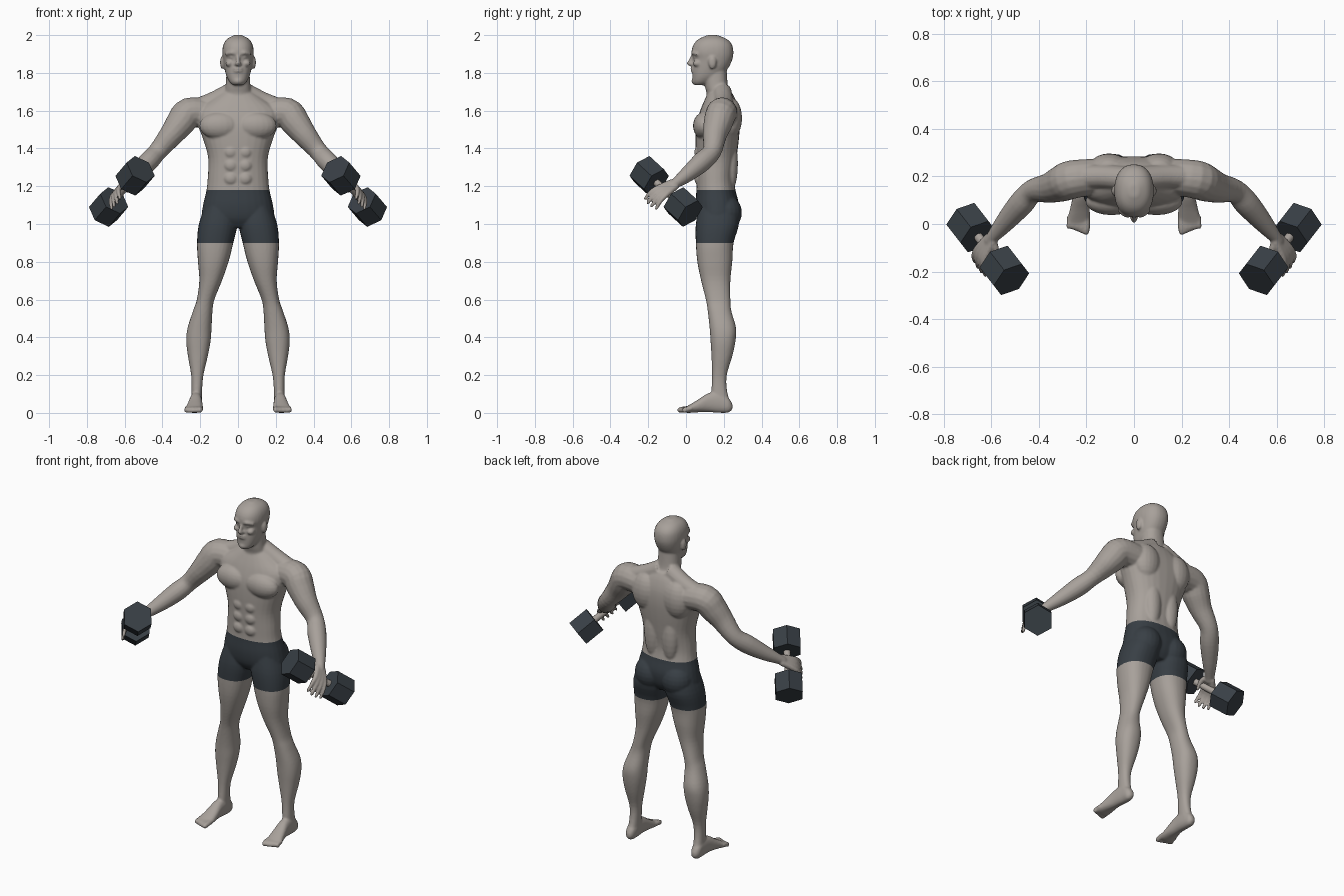
import bpy, bmesh, math
from mathutils import Vector, Matrix

cube = bpy.data.objects.get("Cube")
if cube:
    bpy.data.objects.remove(cube, do_unlink=True)


def material(name, colour):
    mat = bpy.data.materials.new(name)
    mat.use_nodes = True
    mat.diffuse_color = (*colour, 1)
    shader = mat.node_tree.nodes["Principled BSDF"]
    shader.inputs["Base Color"].default_value = (*colour, 1)
    shader.inputs["Roughness"].default_value = 0.7
    return mat


skin = material("skin", (0.39, 0.355, 0.325))
charcoal = material("charcoal", (0.04, 0.05, 0.06))


def interpolate(rows, steps=4):
    """Catmull-Rom spline through rows of equal length."""
    out = []
    for i in range(len(rows) - 1):
        quad = [rows[max(i - 1, 0)], rows[i], rows[i + 1], rows[min(i + 2, len(rows) - 1)]]
        for k in range(steps):
            t = k / steps
            out.append([b + t / 2 * (c - a + t * (2 * a - 5 * b + 4 * c - d + t * (3 * (b - c) + d - a)))
                        for a, b, c, d in zip(*quad)])
    return out + [list(rows[-1])]


def skin_rings(bm, rings):
    loops = [[bm.verts.new(p) for p in ring] for ring in rings]
    count = len(loops[0])
    for low, high in zip(loops, loops[1:]):
        for i in range(count):
            j = (i + 1) % count
            bm.faces.new((low[i], low[j], high[j], high[i]))
    bm.faces.new(loops[0][::-1])
    bm.faces.new(loops[-1])


def loft(bm, rows, side=1, along_y=False, sides=28):
    """Rows: station, then the extents of an oval section in the other two axes."""
    rings = []
    for a, u0, u1, v0, v1 in interpolate(rows):
        ring = []
        for i in range(sides):
            angle = math.tau * i / sides
            c, s = math.cos(angle), math.sin(angle)
            u = (u0 + u1) / 2 + (u1 - u0) / 2 * math.copysign(abs(c) ** 0.88, c)
            v = (v0 + v1) / 2 + (v1 - v0) / 2 * math.copysign(abs(s) ** 0.88, s)
            ring.append((u * side, a, v) if along_y else (u * side, v, a))
        rings.append(ring)
    skin_rings(bm, rings)


def ball(bm, centre, radii, side=1):
    x, y, z = centre
    place = Matrix.Translation((x * side, y, z)) @ Matrix.Diagonal((*radii, 1))
    bmesh.ops.create_uvsphere(bm, u_segments=20, v_segments=12, radius=1, matrix=place)


def tube(bm, rows, side=1, sides=16):
    """Rows: x, y, z, radius."""
    path = interpolate(rows)
    points = [Vector((x * side, y, z)) for x, y, z, r in path]
    rings = []
    for i, p in enumerate(points):
        tangent = points[min(i + 1, len(points) - 1)] - points[max(i - 1, 0)]
        turn = tangent.to_track_quat('Z', 'Y')
        rings.append([p + turn @ Vector((math.cos(math.tau * k / sides), math.sin(math.tau * k / sides), 0))
                      * path[i][3] for k in range(sides)])
    skin_rings(bm, rings)
    ball(bm, rows[-1][:3], [rows[-1][3]] * 3, side)


def finish(name, bm, mats):
    bmesh.ops.recalc_face_normals(bm, faces=bm.faces)
    mesh = bpy.data.meshes.new(name)
    bm.to_mesh(mesh)
    bm.free()
    for mat in mats:
        mesh.materials.append(mat)
    obj = bpy.data.objects.new(name, mesh)
    bpy.context.collection.objects.link(obj)
    return obj


# Dumbbell axis, from the inner front head to the outer rear head
head_a, head_b = Vector((0.545, -0.195, 1.255)), Vector((0.685, -0.015, 1.09))
grip = (head_b - head_a).normalized()
body = bmesh.new()

# Torso, neck and head: station, half width, front, back
torso = [(0.98, .14, .09, .24), (1.03, .19, .06, .27), (1.1, .185, .05, .28), (1.18, .167, .055, .262),
         (1.25, .16, .055, .255), (1.35, .158, .052, .268), (1.45, .185, .05, .28), (1.53, .215, .055, .285),
         (1.6, .22, .075, .28), (1.66, .14, .1, .262), (1.7, .08, .12, .24)]
neck = [(1.58, .09, .1, .26), (1.68, .074, .11, .236), (1.73, .066, .1, .222), (1.82, .06, .09, .215)]
head = [(1.735, .025, .045, .1), (1.75, .043, .036, .13), (1.78, .06, .034, .18), (1.82, .071, .034, .22),
        (1.87, .079, .038, .245), (1.91, .083, .029, .251), (1.95, .077, .04, .243), (1.98, .057, .068, .215),
        (2.0, .02, .115, .165)]
for part in (torso, neck, head):
    loft(body, [(z, -w, w, front, back) for z, w, front, back in part])

# Nose, lips and chin
tube(body, [(0, .038, 1.895, .009), (0, .026, 1.87, .01), (0, .018, 1.85, .013)])
for z in (1.822, 1.809):
    ball(body, (0, .036, z), (.024, .012, .0065))
ball(body, (0, .045, 1.757), (.025, .016, .018))

leg = [(1.1, .02, .172, .07, .27), (1.0, .004, .207, .052, .28), (.9, .025, .217, .052, .252),
       (.8, .05, .212, .06, .245), (.7, .085, .205, .08, .235), (.6, .125, .218, .105, .235),
       (.54, .135, .238, .115, .24), (.45, .14, .267, .125, .265), (.38, .145, .274, .13, .262),
       (.3, .16, .265, .135, .245), (.2, .183, .248, .138, .216), (.12, .19, .246, .135, .217),
       (.05, .192, .25, .13, .235)]
foot = [(.246, .208, .232, .02, .045), (.225, .195, .248, .002, .08), (.18, .19, .252, 0, .11),
        (.12, .19, .257, .004, .105), (.06, .186, .27, .003, .068), (.01, .186, .283, 0, .038),
        (-.01, .192, .276, .004, .03)]
arm = [(.16, .2, 1.585, .075), (.26, .187, 1.588, .081), (.305, .17, 1.535, .077), (.355, .152, 1.47, .064),
       (.425, .138, 1.385, .05), (.475, .085, 1.33, .053), (.54, .01, 1.265, .042), (.592, -.052, 1.218, .028),
       (.605, -.07, 1.205, .025)]

for side in (1, -1):
    loft(body, leg, side)
    loft(body, foot, side, along_y=True)
    tube(body, arm, side)
    tube(body, [(.03, .19, 1.7, .052), (.14, .2, 1.645, .05), (.25, .195, 1.6, .055)], side)

    # Chest, shoulder blades, back and buttocks
    ball(body, (.095, .095, 1.52), (.11, .058, .072), side)
    ball(body, (.105, .235, 1.56), (.085, .062, .11), side)
    ball(body, (.06, .235, 1.32), (.05, .04, .15), side)
    ball(body, (.09, .21, 1.06), (.092, .086, .095), side)
    # Abdomen rows
    for z in (1.24, 1.31, 1.38):
        ball(body, (.038, .068, z), (.036, .024, .034), side)

    # Brow, eye, cheek, nostril and ear
    tube(body, [(.012, .036, 1.902, .008), (.035, .037, 1.907, .01), (.06, .057, 1.9, .009)], side)
    ball(body, (.032, .05, 1.883), (.013, .012, .007), side)
    ball(body, (.045, .06, 1.85), (.022, .024, .018), side)
    ball(body, (.011, .029, 1.846), (.008, .01, .007), side)
    ball(body, (.084, .14, 1.855), (.011, .021, .034), side)

    # Toes, large to small
    for i in range(5):
        r = .015 - .0013 * i
        x = .2 + .0185 * i
        tube(body, [(x, .03, .024, r), (x, -.01, .02, r), (x + .002, -.031 + .006 * i, r, r)], side)

    # Hand: fingers fan along the handle
    wrist, knuckle, tip = Vector((.6, -.062, 1.211)), Vector((.642, -.123, 1.175)), Vector((.648, -.195, 1.1))
    for k in (-1.5, -.5, .5, 1.5):
        tip_k = tip + grip * k * .03 + (knuckle - tip) * abs(k) * .08
        stops = [(wrist + grip * k * .011, .018), (knuckle + grip * k * .021, .015),
                 ((knuckle + tip_k) / 2 + grip * k * .012 + Vector((.008, -.004, .006)), .0115), (tip_k, .009)]
        tube(body, [(*p, r) for p, r in stops], side)
    thumb = [(wrist, .019), (wrist - grip * .035 + Vector((0, -.02, -.02)), .015),
             (wrist - grip * .04 + Vector((.005, -.06, -.06)), .01)]
    tube(body, [(*p, r) for p, r in thumb], side)

# Fuse the body into one smooth surface
figure = finish("body", body, (skin, charcoal))
fuse = figure.modifiers.new("fuse", 'REMESH')
fuse.mode = 'VOXEL'
fuse.voxel_size = 0.0062
relax = figure.modifiers.new("relax", 'SMOOTH')
relax.factor = 0.5
relax.iterations = 4
bpy.context.view_layer.update()
graph = bpy.context.evaluated_depsgraph_get()
fused = bpy.data.meshes.new_from_object(figure.evaluated_get(graph))
figure.modifiers.clear()
figure.data = fused
fused.materials.clear()
for mat in (skin, charcoal):
    fused.materials.append(mat)

# Shorts: cut at hem and waist, then colour between the cuts
hem, waist = 0.9, 1.18
bm = bmesh.new()
bm.from_mesh(fused)
for z in (hem, waist):
    bmesh.ops.bisect_plane(bm, geom=bm.verts[:] + bm.edges[:] + bm.faces[:],
                           plane_co=(0, 0, z), plane_no=(0, 0, 1))
for face in bm.faces:
    face.smooth = True
    c = face.calc_center_median()
    face.material_index = int(hem < c.z < waist and abs(c.x) < 0.35)
bm.to_mesh(fused)
bm.free()


# Dumbbells: two hexagonal heads on a round handle
def prism(name, start, end, radius, sides, mat):
    bm = bmesh.new()
    turn = (start - end).to_track_quat('Z', 'Y')
    spokes = [turn @ Vector((math.sin(math.tau * i / sides), math.cos(math.tau * i / sides), 0)) * radius
              for i in range(sides)]
    skin_rings(bm, [[p + s for s in spokes] for p in (start, end)])
    return finish(name, bm, (mat,))


for side, label in ((1, "left"), (-1, "right")):
    flip = Matrix.Diagonal((side, 1, 1))
    a, b, axis = flip @ head_a, flip @ head_b, flip @ grip
    for centre, end in ((a, "front"), (b, "rear")):
        prism(f"{label}_dumbbell_{end}_head", centre - axis * .06, centre + axis * .06, .086, 6, charcoal)
    handle = prism(f"{label}_dumbbell_handle", a, b, .019, 20, skin)
    for face in handle.data.polygons:
        face.use_smooth = len(face.vertices) == 4
